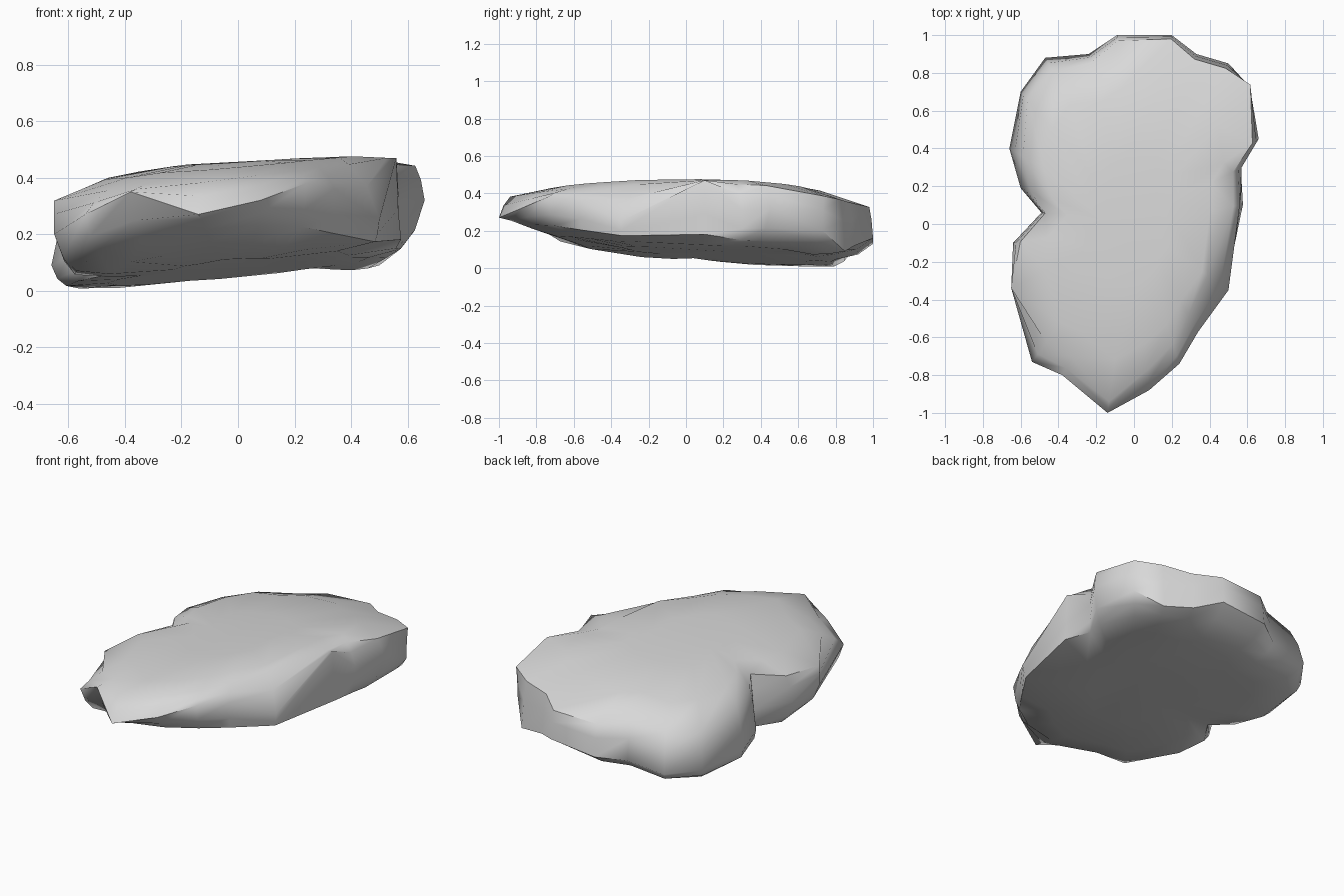
import bpy, bmesh, math

if "Cube" in bpy.data.objects:
    bpy.data.objects.remove(bpy.data.objects["Cube"])

# Rim crease of the slab: x, y, height, inset of upper shoulder, inset of underside
RIM = [
    (-.14, -1.0, .27, .06, .16), (.08, -.88, .32, .12, .08), (.24, -.74, .38, .14, .05),
    (.34, -.57, .36, .16, .02), (.50, -.35, .25, .22, .03), (.56, .10, .47, .06, -.03),
    (.57, .30, .31, .08, .02), (.66, .45, .32, .05, .13), (.61, .73, .20, -.01, .14),
    (.50, .85, .09, .03, .20), (.33, .90, .12, .03, .22), (.20, 1.0, .16, .02, .22),
    (-.09, 1.0, .13, .03, .20), (-.24, .90, .11, .05, .14), (-.47, .88, .08, .08, .10),
    (-.60, .70, .07, .06, .06), (-.66, .40, .09, .11, .08), (-.60, .19, .12, .09, .06),
    (-.49, .06, .16, .04, .03), (-.64, -.10, .19, .06, .10), (-.65, -.34, .20, .00, .12),
    (-.54, -.73, .27, .14, .08), (-.38, -.80, .35, .12, .09),
]


def top_z(x, y):
    return .46 + .04 * x - .2 * min(x, 0) ** 2 - (.1 if y > 0 else .05) * y * y


def bottom_z(x, y):
    return max(0, .09 + .1 * x - .06 * y + .2 * max(0, -y - .2) ** 2)


def ring(bm, fn):
    return [bm.verts.new(fn(*p)) for p in RIM]


def bridge(bm, a, b):
    n = len(a)
    for i in range(n):
        j = (i + 1) % n
        bm.faces.new((a[i], a[j], b[j], b[i]))


def upper(frac, lift):
    # ring between the rim (frac 0) and the shoulder (frac 1)
    def fn(x, y, z, inset, under):
        s = 1 - inset * frac
        t = max(top_z(x * s, y * s) - (.045 if y > .5 else .025), z)
        return x * s, y * s, z + (t - z) * lift
    return fn


def plateau(s):
    return lambda x, y, z, i, u: (x * s, y * s, top_z(x * s, y * s))


def lower(frac, drop):
    # ring between the rim (frac 0) and the edge of the underside (frac 1)
    def fn(x, y, z, inset, under):
        s = 1 - under * frac
        b = bottom_z(x * s, y * s)
        return x * s, y * s, z + (min(b, z - .02) - z) * drop
    return fn


def base(s):
    return lambda x, y, z, i, u: (x * s, y * s, bottom_z(x * s, y * s))


bm = bmesh.new()
rim = ring(bm, lambda x, y, z, i, u: (x, y, z))

# Upper half: steep wall, rounded shoulder, then broad nearly flat top
prev = rim
for fn in (upper(.4, .6), upper(1, 1), plateau(.72), plateau(.36)):
    cur = ring(bm, fn)
    bridge(bm, prev, cur)
    prev = cur
bm.faces.new(prev)

# Lower half: undercut slope and tilted underside
prev = rim
for fn in (lower(.4, .55), lower(1, .88), base(.7), base(.35)):
    cur = ring(bm, fn)
    bridge(bm, cur, prev)
    prev = cur
bm.faces.new(prev[::-1])

bmesh.ops.recalc_face_normals(bm, faces=bm.faces)
mesh = bpy.data.meshes.new("flat_rock")
bm.to_mesh(mesh)
bm.free()

# Plain grey stone
mat = bpy.data.materials.new("stone grey")
mat.diffuse_color = (.69, .69, .69, 1)
mat.use_nodes = True
mat.node_tree.nodes["Principled BSDF"].inputs["Base Color"].default_value = mat.diffuse_color
mesh.materials.append(mat)
rock = bpy.data.objects.new("flat_rock", mesh)
bpy.context.collection.objects.link(rock)
bpy.context.view_layer.objects.active = rock
rock.select_set(True)
bpy.ops.object.shade_smooth_by_angle(angle=math.radians(55))
